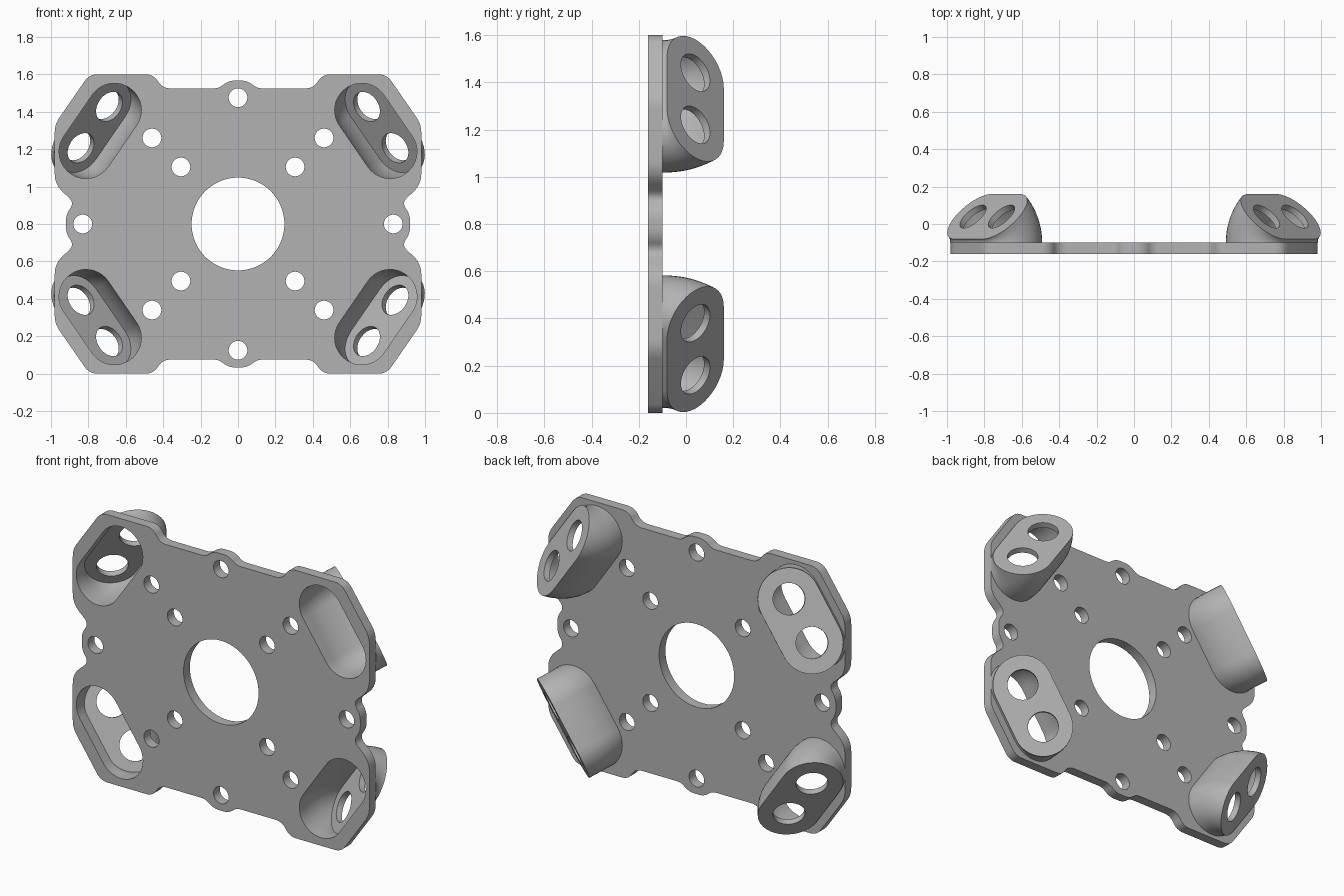
import bpy, bmesh, math
from mathutils import Vector, Matrix

if "Cube" in bpy.data.objects:
    bpy.data.objects.remove(bpy.data.objects["Cube"])

grey = bpy.data.materials.new("plain grey")
grey.use_nodes = True
colour = (0.45, 0.45, 0.45, 1)
grey.diffuse_color = colour
grey.node_tree.nodes["Principled BSDF"].inputs["Base Color"].default_value = colour

MID_Z = 0.8
FRONT, BACK = -0.16, -0.10
TILT = math.radians(45)


def make_object(name, bm):
    bmesh.ops.recalc_face_normals(bm, faces=bm.faces)
    mesh = bpy.data.meshes.new(name)
    bm.to_mesh(mesh)
    bm.free()
    mesh.materials.append(grey)
    obj = bpy.data.objects.new(name, mesh)
    bpy.context.collection.objects.link(obj)
    return obj


def loft(bm, loops):
    """Closed solid through matching loops of points."""
    rings = [[bm.verts.new(p) for p in loop] for loop in loops]
    n = len(rings[0])
    for a, b in zip(rings, rings[1:]):
        for i in range(n):
            j = (i + 1) % n
            bm.faces.new((a[i], a[j], b[j], b[i]))
    bm.faces.new(rings[0])
    bm.faces.new(rings[-1])


def cylinder(bm, centre, axis, radius, depth, sides=40):
    rot = axis.to_track_quat('Z', 'Y').to_matrix().to_4x4()
    bmesh.ops.create_cone(bm, cap_ends=True, segments=sides, radius1=radius,
                          radius2=radius, depth=depth,
                          matrix=Matrix.Translation(centre) @ rot)


def cut(target, cutter):
    mod = target.modifiers.new("cut", 'BOOLEAN')
    mod.operation = 'DIFFERENCE'
    mod.solver = 'EXACT'
    mod.object = cutter
    bpy.context.view_layer.objects.active = target
    bpy.ops.object.modifier_apply(modifier=mod.name)
    bpy.data.objects.remove(cutter)


def smooth(obj):
    bpy.ops.object.select_all(action='DESELECT')
    obj.select_set(True)
    bpy.context.view_layer.objects.active = obj
    bpy.ops.object.shade_smooth_by_angle(angle=math.radians(30))


def rounded(points, steps=8):
    """Round every corner (x, z, cut length) of a closed outline."""
    out = []
    for i, (x, z, c) in enumerate(points):
        p = Vector((x, z))
        a = Vector(points[i - 1][:2])
        b = Vector(points[(i + 1) % len(points)][:2])
        s = p + (a - p).normalized() * c
        e = p + (b - p).normalized() * c
        for k in range(steps + 1):
            t = k / steps
            out.append(s * (1 - t) ** 2 + p * 2 * t * (1 - t) + e * t * t)
    return out


# Corner pod: a slot shape swung 45 degrees about a hinge line on the plate
HALF_LENGTH, RADIUS, WALL, CAP, GAP = 0.134, 0.17, 0.026, 0.035, 0.028


class Pod:
    def __init__(self, sx, sz):
        ang = math.radians(55.5)
        self.out = Vector((sx * math.sin(ang), 0, sz * math.cos(ang)))
        self.along = Vector((-sx * math.cos(ang), 0, sz * math.sin(ang)))
        self.hinge = Vector((sx * 0.9, BACK, MID_Z + sz * 0.61))
        self.normal = self.out * math.sin(TILT) + Vector((0, math.cos(TILT), 0))
        self.face = self.place(GAP + RADIUS, 0, TILT)

    def place(self, inward, along, angle):
        swing = Vector((0, 1, 0)) * math.sin(angle) - self.out * math.cos(angle)
        return self.hinge + swing * inward + self.along * along

    def slot(self, radius, angle, steps=20):
        pts = []
        for side in (1, -1):
            for k in range(steps + 1):
                a = math.pi * k / steps
                pts.append(self.place(GAP + RADIUS + side * radius * math.cos(a),
                                      side * (HALF_LENGTH + radius * math.sin(a)), angle))
        return pts

    def sweep(self, radius, steps=14):
        return [self.slot(radius, TILT * k / steps) for k in range(steps + 1)]

    def cavity(self):
        bm = bmesh.new()
        loops = self.sweep(RADIUS - WALL)
        start = [p - Vector((0, 0.12, 0)) for p in loops[0]]
        loft(bm, [start] + loops)
        bmesh.ops.bisect_plane(bm, geom=bm.verts[:] + bm.edges[:] + bm.faces[:],
                               plane_co=self.face - self.normal * CAP,
                               plane_no=self.normal, clear_outer=True)
        bmesh.ops.holes_fill(bm, edges=[e for e in bm.edges if e.is_boundary])
        return make_object("cavity_cutter", bm)


# Plate outline: one quarter, mirrored into all four
quarter = [(0.055, 0.767, 0.04), (0.10, 0.725, 0.03), (0.405, 0.725, 0.045),
           (0.45, 0.80, 0.045), (0.795, 0.80, 0.045), (0.98, 0.533, 0.045),
           (0.98, 0.21, 0.06), (0.875, 0.115, 0.04), (0.92, 0.05, 0.035)]
half = quarter + [(x, -z, c) for x, z, c in reversed(quarter)]
outline = rounded(half + [(-x, z, c) for x, z, c in reversed(half)])
bm = bmesh.new()
loft(bm, [[(p.x, y, MID_Z + p.y) for p in outline] for y in (FRONT, BACK)])
plate = make_object("plate", bm)

# Centre bore and screw holes
holes = [(0, 0.675), (0, -0.675), (0.83, 0), (-0.83, 0)]
holes += [(sx * d, sz * d) for d in (0.305, 0.46) for sx in (1, -1) for sz in (1, -1)]
bm = bmesh.new()
cylinder(bm, Vector((0, BACK, MID_Z)), Vector((0, 1, 0)), 0.248, 0.4, 80)
for x, z in holes:
    cylinder(bm, Vector((x, BACK, MID_Z + z)), Vector((0, 1, 0)), 0.05, 0.4)
cut(plate, make_object("hole_cutter", bm))

# Four hollow pods, each with two round holes in its slanted face
for sx, side in ((1, "left"), (-1, "right")):
    for sz, level in ((1, "upper"), (-1, "lower")):
        pod = Pod(sx, sz)
        bm = bmesh.new()
        loft(bm, pod.sweep(RADIUS))
        shell = make_object(f"{level}_{side}_pod", bm)
        cut(shell, pod.cavity())
        cut(plate, pod.cavity())
        bm = bmesh.new()
        for s in (1, -1):
            cylinder(bm, pod.face + pod.along * s * HALF_LENGTH, pod.normal, 0.087, 0.11)
        cut(shell, make_object("face_hole_cutter", bm))
        smooth(shell)
smooth(plate)
